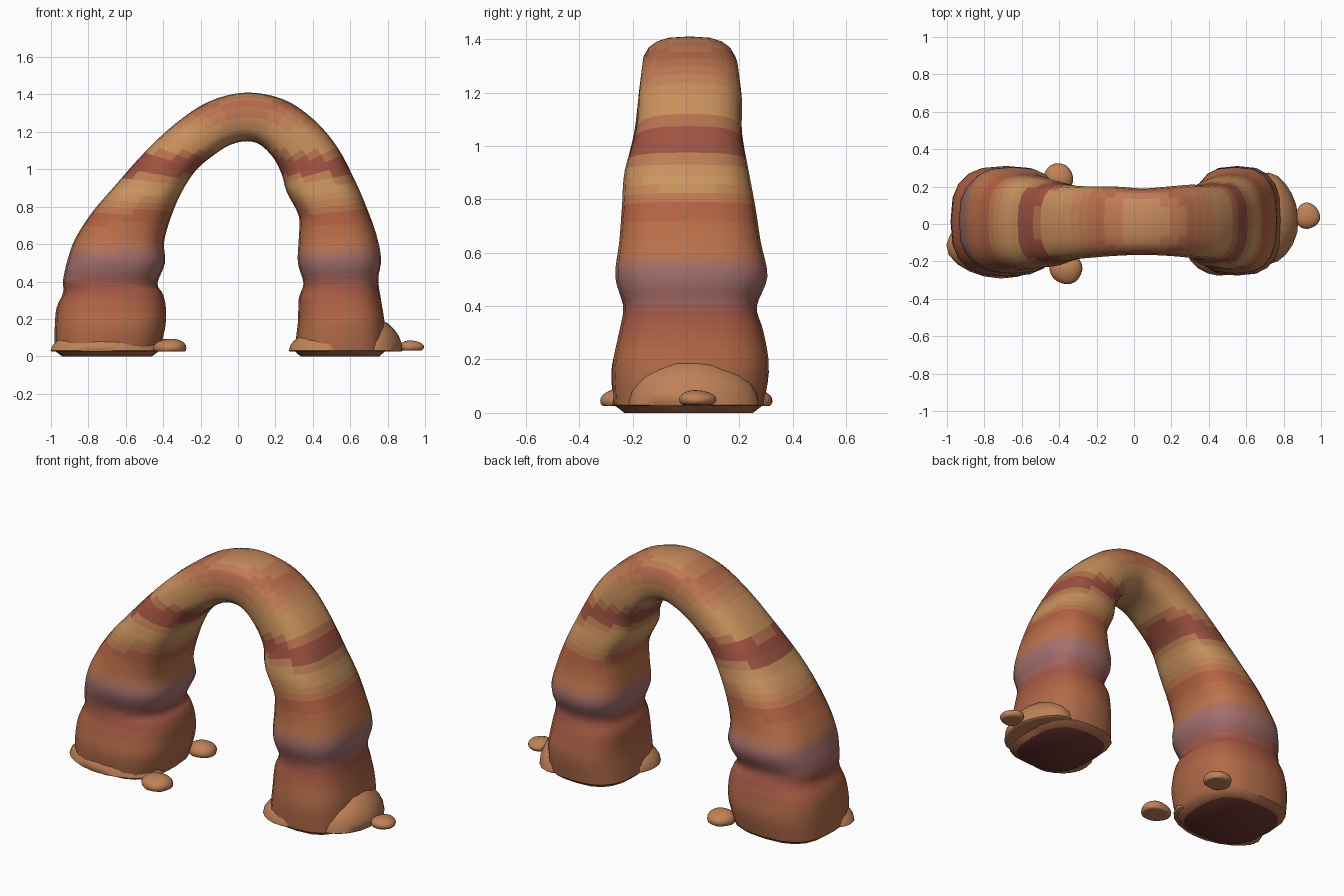
import bpy, bmesh, random
from math import sin, cos, pi, copysign
from mathutils import Vector

if "Cube" in bpy.data.objects:
    bpy.data.objects.remove(bpy.data.objects["Cube"])
random.seed(4)

# Cross-sections along the arch: outer x, z, inner x, z, y min, y max
SECTIONS = [
    (-.98, .03, -.42, .03, -.27, .29), (-.98, .15, -.39, .15, -.28, .31),
    (-.97, .26, -.385, .25, -.26, .30), (-.935, .34, -.40, .33, -.24, .28),
    (-.935, .41, -.43, .39, -.235, .265), (-.91, .52, -.39, .50, -.265, .305),
    (-.87, .63, -.395, .61, -.25, .28), (-.78, .77, -.36, .74, -.24, .26),
    (-.66, .91, -.30, .88, -.23, .235), (-.50, 1.09, -.22, 1.00, -.195, .21),
    (-.34, 1.24, -.11, 1.09, -.18, .20), (-.16, 1.36, -.03, 1.135, -.17, .20),
    (.04, 1.41, .05, 1.15, -.165, .19), (.24, 1.375, .12, 1.13, -.17, .20),
    (.40, 1.27, .19, 1.06, -.18, .21), (.53, 1.12, .235, .97, -.19, .21),
    (.63, .93, .26, .88, -.23, .235), (.69, .79, .325, .75, -.24, .26),
    (.74, .65, .325, .63, -.25, .28), (.765, .52, .32, .50, -.265, .305),
    (.75, .41, .35, .39, -.235, .265), (.765, .30, .325, .31, -.25, .29),
    (.785, .17, .32, .18, -.275, .31), (.79, .03, .30, .03, -.27, .29)]

# Rock strata colours by height (sRGB)
STRATA = [(0, (176, 108, 76)), (.20, (178, 106, 72)), (.30, (172, 94, 68)), (.38, (160, 86, 70)),
          (.46, (164, 112, 112)), (.53, (166, 112, 108)), (.60, (190, 116, 78)),
          (.69, (186, 110, 72)), (.75, (176, 92, 66)), (.80, (192, 126, 82)),
          (.88, (204, 152, 98)), (.94, (198, 140, 90)), (.99, (150, 76, 62)),
          (1.05, (160, 82, 64)), (1.11, (200, 144, 92)), (1.20, (202, 146, 94)),
          (1.27, (192, 124, 84)), (1.34, (180, 104, 74)), (1.40, (198, 138, 92))]
BANDS = 44
TOP = 1.42


def material(name, rgb):
    m = bpy.data.materials.new(name)
    m.diffuse_color = [((c / 255 + .055) / 1.055) ** 2.4 for c in rgb] + [1]
    m.use_nodes = True
    m.node_tree.nodes["Principled BSDF"].inputs["Base Color"].default_value = m.diffuse_color
    return m


def strata_colour(z):
    for (a, ca), (b, cb) in zip(STRATA, STRATA[1:]):
        if z <= b:
            t = (z - a) / (b - a)
            return [p + (q - p) * t for p, q in zip(ca, cb)]
    return STRATA[-1][1]


def finish(name, bm, mats):
    bmesh.ops.recalc_face_normals(bm, faces=bm.faces)
    me = bpy.data.meshes.new(name)
    bm.to_mesh(me)
    bm.free()
    for m in mats:
        me.materials.append(m)
    ob = bpy.data.objects.new(name, me)
    bpy.context.collection.objects.link(ob)
    bpy.ops.object.select_all(action='DESELECT')
    ob.select_set(True)
    bpy.context.view_layer.objects.active = ob
    bpy.ops.object.shade_smooth_by_angle(angle=0.7)
    return ob


def resample(rows, steps):
    """Smooth curve through the section rows."""
    rows = [Vector(r) for r in rows]
    out = []
    for i in range(len(rows) - 1):
        p0, p1, p2 = rows[max(i - 1, 0)], rows[i], rows[i + 1]
        p3 = rows[min(i + 2, len(rows) - 1)]
        for k in range(steps):
            t = k / steps
            out.append(.5 * (2 * p1 + (p2 - p0) * t + (2 * p0 - 5 * p1 + 4 * p2 - p3) * t * t
                             + (3 * p1 - p0 - 3 * p2 + p3) * t ** 3))
    return out + [rows[-1]]


def ring(bm, s, n=20, scale=1, z=None):
    """Rounded-square section between the outer and inner points."""
    o, i = Vector((s[0], 0, s[1])), Vector((s[2], 0, s[3]))
    mid, half = (o + i) / 2, (o - i) / 2 * scale
    verts = []
    for k in range(n):
        a = 2 * pi * k / n
        c, d = (copysign(abs(f) ** .72, f) for f in (cos(a), sin(a)))
        p = mid + half * c
        p.y = (s[4] + s[5]) / 2 + (s[5] - s[4]) / 2 * d * scale
        if z is not None:
            p.z = z
        verts.append(bm.verts.new(p))
    return verts


# Arch body, with tucked-in feet
bm = bmesh.new()
rings = [ring(bm, SECTIONS[0], scale=.86, z=0)]
rings += [ring(bm, s) for s in resample(SECTIONS, 4)]
rings.append(ring(bm, SECTIONS[-1], scale=.86, z=0))
for r0, r1 in zip(rings, rings[1:]):
    for k in range(len(r0)):
        j = (k + 1) % len(r0)
        bm.faces.new((r0[k], r0[j], r1[j], r1[k]))
for f in bm.faces:
    z = f.calc_center_median().z
    f.material_index = min(BANDS - 1, int(z / TOP * BANDS))
for r in (rings[0], rings[-1]):
    bm.faces.new(r).material_index = BANDS
mats = [material(f"strata_{i}", strata_colour((i + .5) * TOP / BANDS)) for i in range(BANDS)]
underside = material("underside", (112, 56, 50))
finish("arch", bm, mats + [underside])

rock = material("rubble_rock", (192, 130, 88))


def boulder(name, centre, radii, base, jitter=.06):
    """Lumpy rock flattened at its base."""
    bm = bmesh.new()
    bmesh.ops.create_icosphere(bm, subdivisions=3, radius=1)
    p1, p2 = random.uniform(0, 6), random.uniform(0, 6)
    for v in bm.verts:
        w = 1 + jitter * (sin(3 * v.co.x + p1) + cos(3 * v.co.y + p2)) / 2
        v.co = Vector(centre) + Vector(c * r * w for c, r in zip(v.co, radii))
        v.co.z = max(v.co.z, base)
    bmesh.ops.dissolve_limit(bm, angle_limit=.001, verts=bm.verts, edges=bm.edges)
    return finish(name, bm, [rock])


# Rubble mounds against the feet
boulder("left_mound", (-.71, -.11, .03), (.295, .18, .115), .025)
boulder("right_outer_mound", (.72, .03, .03), (.16, .245, .17), .025)
boulder("right_inner_mound", (.45, -.09, .03), (.185, .18, .11), .025)

# Loose stones
boulder("front_stone", (-.365, -.245, .045), (.085, .08, .05), .025, .1)
boulder("back_stone", (-.405, .25, .045), (.075, .08, .05), .025, .1)
boulder("right_stone", (.93, .045, .05), (.065, .07, .035), .03, .1)
